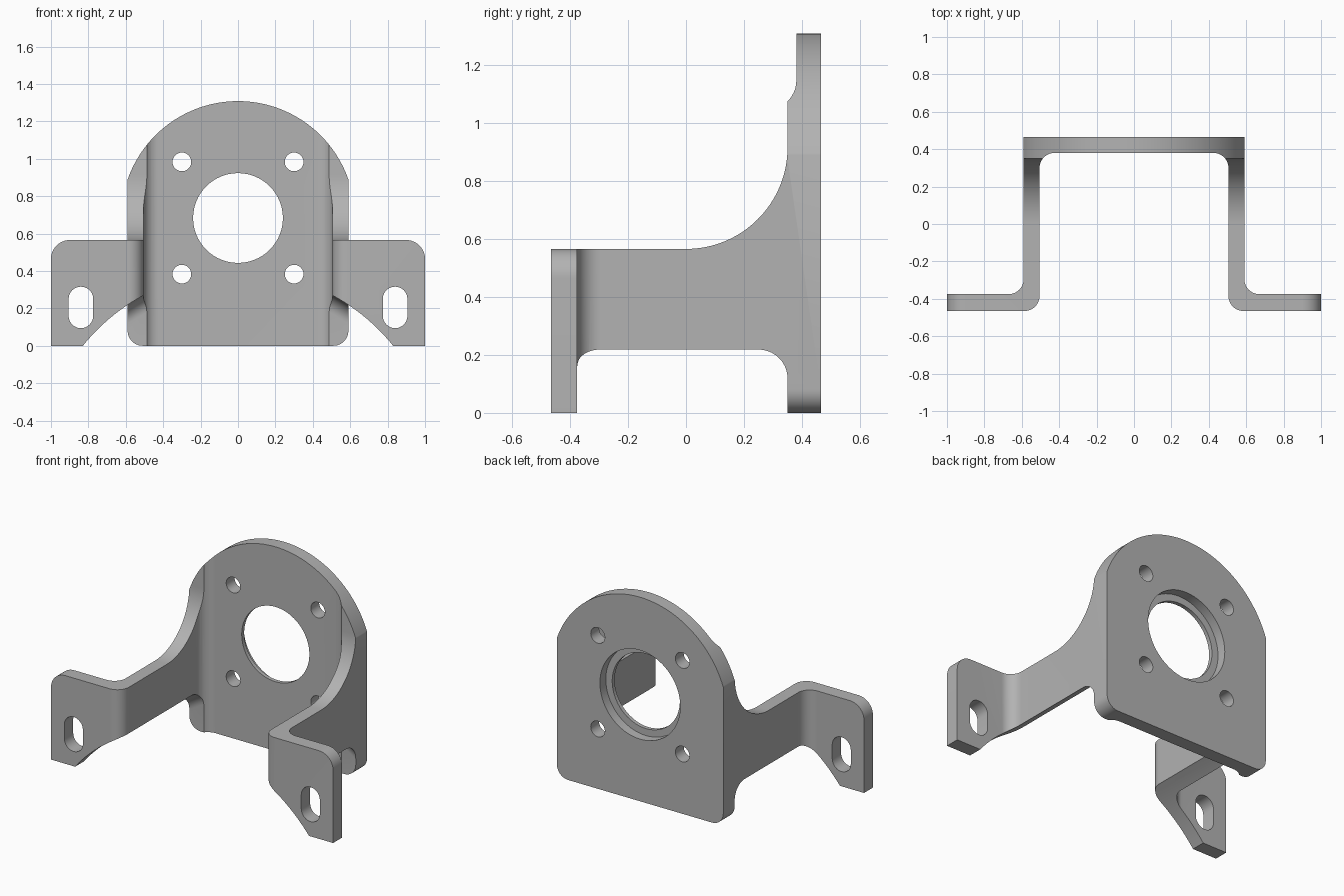
import bpy, bmesh, math

if "Cube" in bpy.data.objects:
    bpy.data.objects.remove(bpy.data.objects["Cube"])

TOP = 0.565          # height of the arms and flanges
CZ, R = 0.683, 0.625  # centre and radius of the rounded face plate


def arc(cx, cy, r, a0, a1, n=12):
    return [(cx + r * math.cos(math.radians(a0 + (a1 - a0) * i / n)),
             cy + r * math.sin(math.radians(a0 + (a1 - a0) * i / n))) for i in range(n + 1)]


def loft(name, rings):
    """Solid through a row of matching closed rings."""
    bm = bmesh.new()
    vs = [[bm.verts.new(p) for p in ring] for ring in rings]
    n = len(vs[0])
    for a, b in zip(vs, vs[1:]):
        for i in range(n):
            bm.faces.new((a[i], a[(i + 1) % n], b[(i + 1) % n], b[i]))
    bm.faces.new(vs[0])
    bm.faces.new(vs[-1])
    bmesh.ops.recalc_face_normals(bm, faces=bm.faces)
    me = bpy.data.meshes.new(name)
    bm.to_mesh(me)
    bm.free()
    ob = bpy.data.objects.new(name, me)
    bpy.context.collection.objects.link(ob)
    return ob


def prism(name, pts, axis, lo, hi):
    """Extrude a 2D outline along x, y or z."""
    place = {'x': lambda p, d: (d, p[0], p[1]),
             'y': lambda p, d: (p[0], d, p[1]),
             'z': lambda p, d: (p[0], p[1], d)}[axis]
    return loft(name, [[place(p, d) for p in pts] for d in (lo, hi)])


def carve(ob, cutter, op='DIFFERENCE'):
    mod = ob.modifiers.new(cutter.name, 'BOOLEAN')
    mod.operation, mod.solver, mod.object = op, 'EXACT', cutter
    bpy.context.view_layer.objects.active = ob
    bpy.ops.object.modifier_apply(modifier=mod.name)
    bpy.data.objects.remove(cutter)


# Bent strip seen from above: face plate, two arms, two flanges
half = ([(0, 0.38)] + arc(0.425, 0.30, 0.08, 90, 0)
        + arc(0.585, -0.385, 0.08, 180, 270)
        + [(1, -0.465), (1, -0.375)]
        + arc(0.67, -0.295, 0.08, 270, 180)
        + [(0.59, 0.465)])
strip = half + [(-x, y) for x, y in reversed(half[1:])]
bracket = prism("bracket", strip, 'z', 0, 1.5)

# Side outline: low arms sweeping up into the plate
side = [(-0.6, -0.1), (0.6, -0.1), (0.6, 1.6), (0.35, 1.6)] \
    + arc(0, TOP + 0.35, 0.35, 0, -90, 32) + [(-0.6, TOP)]
carve(bracket, prism("side_outline", side, 'x', -1.2, 1.2), 'INTERSECT')

# Front outline: round top of the plate
edge = math.degrees(math.acos(0.61 / R))
front = [(-1.2, -0.1), (1.2, -0.1), (1.2, 0.7), (0.61, 0.7)] \
    + arc(0, CZ, R, edge, 180 - edge, 64) + [(-0.61, 0.7), (-1.2, 0.7)]
carve(bracket, prism("front_outline", front, 'y', -0.7, 0.7), 'INTERSECT')

# Curved underside of arms and flanges, filleted down onto the plate
under = []
for i in range(61):
    x = -0.9 + 1.8 * i / 60
    under.append((x, math.sqrt(1.134 - x * x) - 0.668))
rings = []
for y, drop in [(-0.7, 0)] + [(0.25 + 0.1 * math.sin(a), 0.1 * (1 - math.cos(a)))
                              for a in [math.pi / 2 * k / 10 for k in range(11)]]:
    rings.append([(x, y, z - drop) for x, z in under] + [(0.9, y, -0.5), (-0.9, y, -0.5)])
carve(bracket, loft("underside_cutter", rings))

for s in (-1, 1):
    # Rounded upper flange corners and lower plate corners
    corner = arc(0.9, TOP - 0.1, 0.1, 0, 90) + [(0.9, 0.8), (1.2, 0.8), (1.2, TOP - 0.1)]
    carve(bracket, prism("flange_corner", [(s * x, z) for x, z in corner], 'y', -0.7, 0))
    corner = arc(0.51, 0.08, 0.08, 0, -90) + [(0.51, -0.1), (0.7, -0.1), (0.7, 0.08)]
    carve(bracket, prism("plate_corner", [(s * x, z) for x, z in corner], 'y', 0.2, 0.7))
    # Mounting slots
    slot = arc(s * 0.84, 0.25, 0.066, 0, 180) + arc(s * 0.84, 0.16, 0.066, 180, 360)
    carve(bracket, prism("slot", slot, 'y', -0.7, -0.2))
    # Screw holes
    for dz in (-0.3, 0.3):
        hole = arc(s * 0.3, CZ + dz, 0.05, 0, 360, 32)[:-1]
        carve(bracket, prism("screw_hole", hole, 'y', 0.2, 0.7))

# Centre bore with a wider recess from the back
carve(bracket, prism("bore", arc(0, CZ, 0.24, 0, 360, 64)[:-1], 'y', 0.2, 0.7))
carve(bracket, prism("recess", arc(0, CZ, 0.285, 0, 360, 64)[:-1], 'y', 0.405, 0.7))

# Plain grey metal
grey = bpy.data.materials.new("grey_metal")
grey.diffuse_color = (0.45, 0.45, 0.45, 1)
grey.use_nodes = True
grey.node_tree.nodes["Principled BSDF"].inputs["Base Color"].default_value = grey.diffuse_color
bracket.data.materials.clear()
bracket.data.materials.append(grey)
for p in bracket.data.polygons:
    p.material_index = 0

bpy.ops.object.select_all(action='DESELECT')
bracket.select_set(True)
bpy.context.view_layer.objects.active = bracket
bpy.ops.object.shade_smooth_by_angle(angle=math.radians(30))
